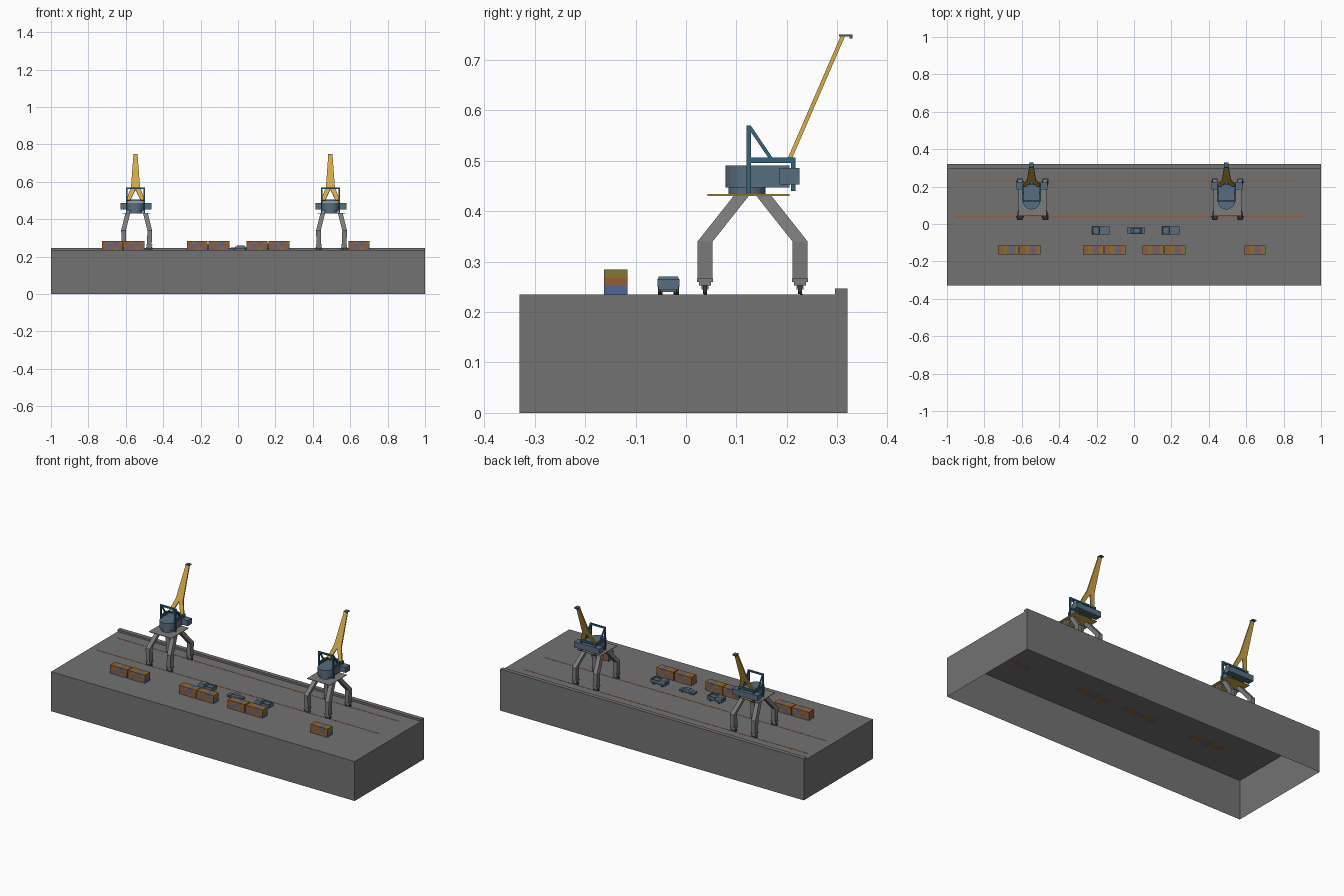
import bpy, bmesh, math
from mathutils import Matrix, Vector

if "Cube" in bpy.data.objects:
    bpy.data.objects.remove(bpy.data.objects["Cube"])


def material(name, rgb):
    m = bpy.data.materials.new(name)
    m.diffuse_color = (*rgb, 1)
    m.use_nodes = True
    m.node_tree.nodes["Principled BSDF"].inputs["Base Color"].default_value = m.diffuse_color
    return m


CONCRETE = material("concrete grey", (0.17, 0.17, 0.17))
STEEL = material("steel grey", (0.2, 0.2, 0.2))
SLATE = material("slate blue", (0.095, 0.155, 0.21))
NAVY = material("frame blue", (0.035, 0.125, 0.2))
YELLOW = material("boom yellow", (0.65, 0.39, 0.065))
RUST = material("rust orange", (0.3, 0.11, 0.04))
BLUE = material("container blue", (0.08, 0.13, 0.31))
OLIVE = material("container olive", (0.22, 0.18, 0.04))
DARK = material("tyre dark", (0.04, 0.045, 0.05))


class Part:
    """Collects simple solids into one mesh."""
    def __init__(self, *mats):
        self.bm, self.mats = bmesh.new(), mats

    def box(self, x, y, z, mat=0):
        c = Vector([(a[0] + a[1]) / 2 for a in (x, y, z)])
        s = [a[1] - a[0] for a in (x, y, z)]
        r = bmesh.ops.create_cube(self.bm, size=1, matrix=Matrix.Translation(c) @ Matrix.Diagonal((*s, 1)))
        for f in {f for v in r["verts"] for f in v.link_faces}:
            f.material_index = mat
        return self

    def loft(self, rings, mat=0):
        vs = [[self.bm.verts.new(p) for p in ring] for ring in rings]
        n = len(vs[0])
        faces = [self.bm.faces.new(vs[0][::-1]), self.bm.faces.new(vs[-1])]
        for a, b in zip(vs, vs[1:]):
            faces += [self.bm.faces.new((a[i], a[(i + 1) % n], b[(i + 1) % n], b[i])) for i in range(n)]
        for f in faces:
            f.material_index = mat
        bmesh.ops.recalc_face_normals(self.bm, faces=faces)
        return self

    def beam(self, a, b, w, mat=0):
        """Square bar between two points in a plane of constant x."""
        a, b = Vector(a), Vector(b)
        side = (b - a).cross(Vector((1, 0, 0))).normalized() * w / 2
        ex = Vector((w / 2, 0, 0))
        return self.loft([[p - side - ex, p + side - ex, p + side + ex, p - side + ex] for p in (a, b)], mat)

    def wheel(self, c, r, w, mat=0, sides=14):
        ring = [(c[0] + r * math.cos(t), c[2] + r * math.sin(t)) for t in
                [2 * math.pi * i / sides for i in range(sides)]]
        return self.loft([[(x, c[1] + s * w / 2, z) for x, z in ring] for s in (-1, 1)], mat)

    def done(self, name, copies=((0, 0, 0),)):
        me = bpy.data.meshes.new(name)
        self.bm.to_mesh(me)
        self.bm.free()
        for m in self.mats:
            me.materials.append(m)
        for loc in copies:
            ob = bpy.data.objects.new(name, me)
            ob.location = loc
            bpy.context.collection.objects.link(ob)


def rect(cx, cy, hx, hy, z):
    return [(cx - hx, cy - hy, z), (cx + hx, cy - hy, z), (cx + hx, cy + hy, z), (cx - hx, cy + hy, z)]


GROUND = 0.235

# Quay block, open underneath
quay = Part(CONCRETE).box((-1, 1), (-0.33, 0.32), (0, GROUND))
bmesh.ops.delete(quay.bm, geom=[f for f in quay.bm.faces if f.normal.z < -0.5], context="FACES_ONLY")
quay.done("quay")
Part(CONCRETE).box((-1, 1), (0.295, 0.32), (GROUND, 0.247)).done("quay_kerb")

# Crane rails
rails = Part(RUST)
for y in (0.039, 0.229):
    rails.box((-0.96, 0.9), (y - 0.003, y + 0.003), (GROUND - 0.002, GROUND + 0.001))
rails.done("crane_rails")

# Cranes: modelled around x = 0, placed twice
CRANES = [(-0.548, 0, 0), (0.494, 0, 0)]
GX, GY = 0.006, 0.132

legs, bogies = Part(STEEL), Part(STEEL, DARK)
for sx in (-1, 1):
    for sy in (-1, 1):
        def sect(ox, oy, z, hx=0.0125, hy=0.015):
            return rect(GX + sx * ox, GY + sy * oy, hx, hy, z)
        legs.loft([sect(0.068, 0.094, 0.265), sect(0.07, 0.094, 0.34), sect(0.047, 0.021, 0.432)])
        cx, cy = GX + sx * 0.068, GY + sy * 0.094
        bogies.box((cx - 0.016, cx + 0.016), (cy - 0.016, cy + 0.016), (0.26, 0.266))
        bogies.box((cx - 0.014, cx + 0.014), (cy - 0.012, cy + 0.012), (0.253, 0.26))
        bogies.box((cx - 0.01, cx + 0.01), (cy - 0.007, cy + 0.007), (0.245, 0.253))
        for dx in (-0.009, 0.009):
            bogies.wheel((cx + dx, cy, 0.244), 0.009, 0.008, 1)
legs.done("gantry_legs", CRANES)
bogies.done("gantry_bogies", CRANES)

# Platform: grey deck on a yellow plate
platform = Part(STEEL, YELLOW).box((-0.07, 0.08), (0.043, 0.205), (0.4305, 0.434), 1)
for f in platform.bm.faces:
    f.normal_update()
    if f.normal.z > 0.5:
        f.material_index = 0
platform.done("gantry_platform", CRANES)

# Slewing ring
ring = [(0.037 * math.cos(i * math.pi / 12), 0.121 + 0.037 * math.sin(i * math.pi / 12)) for i in range(24)]
Part(SLATE).loft([[(x, y, z) for x, y in ring] for z in (0.434, 0.448)]).done("slewing_ring", CRANES)

# Machine house with round front, and the wide cabin behind it
arc = [(0.047 * math.cos(t), 0.125 + 0.047 * math.sin(t)) for t in
       [math.pi + math.pi * i / 16 for i in range(17)]]
outline = arc + [(0.047, 0.205), (-0.047, 0.205)]
Part(SLATE).loft([[(x, y, z) for x, y in outline] for z in (0.447, 0.49)]).done("machine_house", CRANES)
Part(SLATE).box((-0.08, 0.086), (0.185, 0.225), (0.453, 0.486)).done("rear_cabin", CRANES)

# Blue support frame
frame = Part(NAVY)
for s in (-1, 1):
    x = s * 0.047
    w = (x - 0.0045, x + 0.0045)
    frame.box(w, (0.12, 0.129), (0.434, 0.57))
    frame.box(w, (0.12, 0.217), (0.495, 0.506))
    frame.box(w, (0.208, 0.217), (0.44, 0.506))
    frame.beam((x, 0.126, 0.567), (x, 0.17, 0.502), 0.007)
frame.box((-0.051, 0.051), (0.12, 0.129), (0.561, 0.57))
frame.box((-0.051, 0.051), (0.208, 0.217), (0.495, 0.506))
frame.done("support_frame", CRANES)

# Forked tapering boom
base, tip = Vector((0, 0.204, 0.5)), Vector((0, 0.311, 0.747))
half = [(0.028, 0), (0.05, 0), (0.024, 0.29), (0.011, 1)]
fork = half + [(-x, t) for x, t in half[::-1]] + [(0, 0.24)]
off = (tip - base).cross(Vector((1, 0, 0))).normalized() * 0.004
Part(YELLOW).loft([[base.lerp(tip, t) + Vector((x, 0, 0)) + s * off for x, t in fork]
                   for s in (-1, 1)]).done("boom", CRANES)
Part(NAVY).box((-0.012, 0.012), (0.303, 0.33), (0.746, 0.75)).box(
    (-0.01, 0.01), (0.324, 0.33), (0.742, 0.746)).done("boom_head", CRANES)

# Container stacks: seven across, three high
stack = Part(RUST, BLUE, OLIVE)
W, H = 0.112 / 7, 0.049 / 3
for row, colours in enumerate(("RBRRORB", "RRBRBRR", "RRORBRO")):
    for col, c in enumerate(colours):
        x, z = col * W, GROUND + row * H
        stack.box((x, x + W), (-0.163, -0.116), (z, z + H), "RBO".index(c))
stack.done("container_stack", [(x, 0, 0) for x in (-0.728, -0.612, -0.274, -0.158, 0.046, 0.164, 0.591)])

# Trucks: chassis, cab, open bed and wheels
truck = Part(SLATE, DARK)
truck.box((0, 0.094), (-0.055, -0.015), (0.244, 0.25), 0)
truck.loft([rect(0.02, -0.035, 0.02, 0.022, 0.25), rect(0.02, -0.035, 0.02, 0.022, 0.263),
            rect(0.022, -0.035, 0.016, 0.019, 0.27)])
truck.box((0.042, 0.094), (-0.057, -0.013), (0.25, 0.257))
for y in (-0.0555, -0.0145):
    truck.box((0.042, 0.094), (y - 0.0015, y + 0.0015), (0.257, 0.265))
truck.box((0.091, 0.094), (-0.057, -0.013), (0.257, 0.265))
truck.box((-0.0006, 0.001), (-0.052, -0.018), (0.256, 0.262), 1)
for x in (0.018, 0.074):
    for y in (-0.053, -0.017):
        truck.wheel((x, y, 0.243), 0.008, 0.006, 1)
truck.done("truck", [(-0.224, 0, 0), (0.149, 0, 0)])

# Car
car = Part(SLATE, DARK)
car.box((-0.037, 0.059), (-0.051, -0.02), (0.24, 0.25))
car.loft([rect(0.013, -0.0355, 0.03, 0.0145, 0.25), rect(0.015, -0.0355, 0.018, 0.012, 0.26)])
for x in (-0.019, 0.04):
    for y in (-0.049, -0.022):
        car.wheel((x, y, 0.2415), 0.0065, 0.005, 1)
car.done("car")
